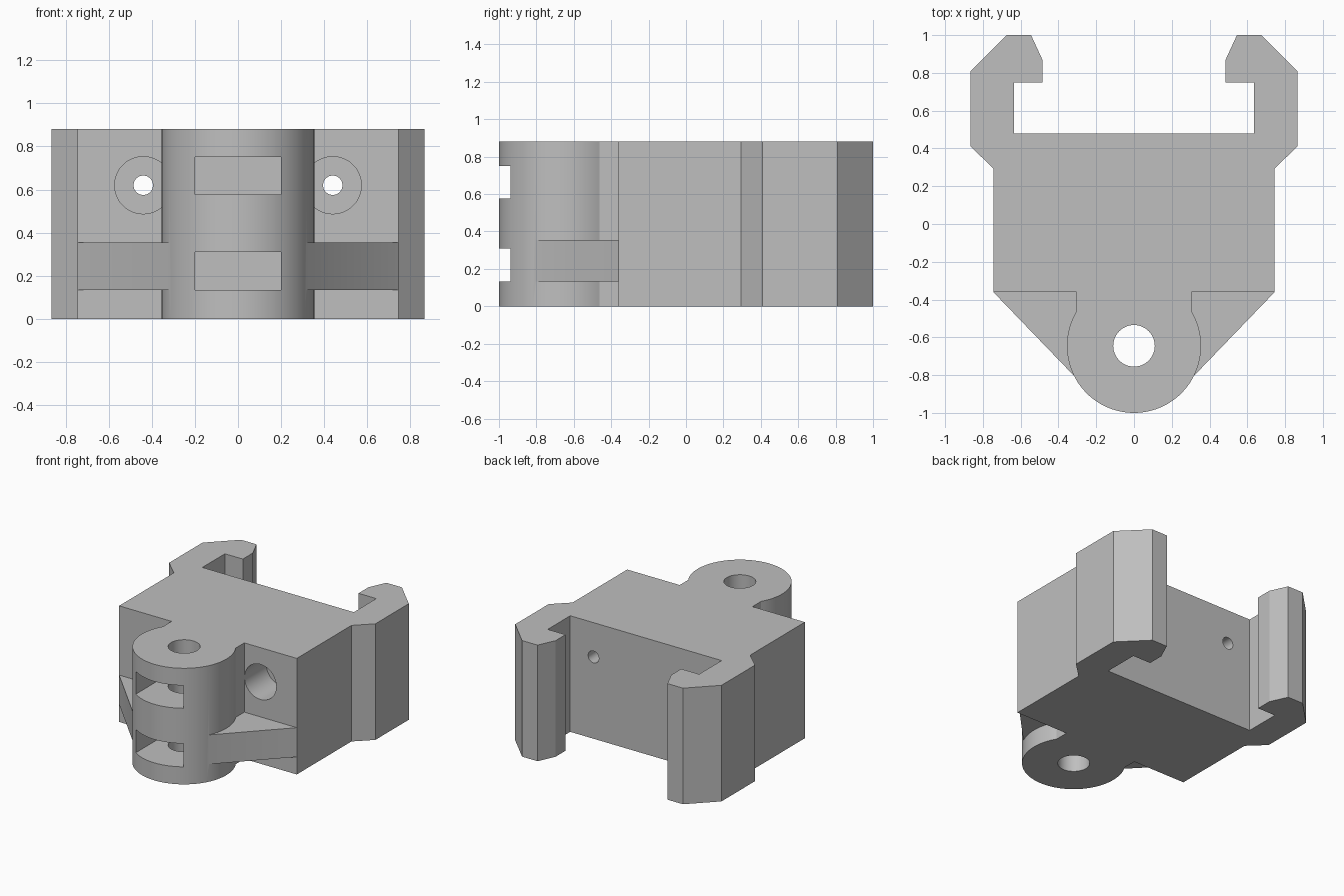
import bpy
import bmesh
from math import cos, sin, pi, radians
from mathutils import Matrix, Vector

if "Cube" in bpy.data.objects:
    bpy.data.objects.remove(bpy.data.objects["Cube"], do_unlink=True)

HEIGHT = 0.88
PIN_Y, PIN_R = -0.645, 0.355

grey = bpy.data.materials.new("plain grey")
grey.use_nodes = True
grey.diffuse_color = (0.52, 0.52, 0.52, 1)
grey.node_tree.nodes["Principled BSDF"].inputs["Base Color"].default_value = (0.52, 0.52, 0.52, 1)


def add_object(name, bm):
    bmesh.ops.recalc_face_normals(bm, faces=bm.faces)
    mesh = bpy.data.meshes.new(name)
    bm.to_mesh(mesh)
    bm.free()
    mesh.materials.append(grey)
    obj = bpy.data.objects.new(name, mesh)
    bpy.context.collection.objects.link(obj)
    return obj


def mirrored_prism(name, half, z0, z1):
    """Extrude a half outline (front to back, +x side) mirrored across x = 0."""
    outline = half + [(-x, y) for x, y in reversed(half) if x > 1e-6]
    bm = bmesh.new()
    face = bm.faces.new([bm.verts.new((x, y, z0)) for x, y in outline])
    ext = bmesh.ops.extrude_face_region(bm, geom=[face])["geom"]
    top = [v for v in ext if isinstance(v, bmesh.types.BMVert)]
    bmesh.ops.translate(bm, vec=(0, 0, z1 - z0), verts=top)
    return add_object(name, bm)


def cylinder(name, start, end, radius):
    a, b = Vector(start), Vector(end)
    turn = (b - a).to_track_quat('Z', 'Y').to_matrix().to_4x4()
    bm = bmesh.new()
    bmesh.ops.create_cone(bm, cap_ends=True, segments=48, radius1=radius, radius2=radius,
                          depth=(b - a).length, matrix=Matrix.Translation((a + b) / 2) @ turn)
    return add_object(name, bm)


def box(name, low, high):
    a, b = Vector(low), Vector(high)
    bm = bmesh.new()
    bmesh.ops.create_cube(bm, size=1, matrix=Matrix.Translation((a + b) / 2) @ Matrix.Diagonal((*(b - a), 1)))
    return add_object(name, bm)


def combine(target, other, operation):
    mod = target.modifiers.new(operation.lower(), 'BOOLEAN')
    mod.operation, mod.solver, mod.object = operation, 'EXACT', other
    other.hide_render = True
    bpy.context.view_layer.objects.active = target
    bpy.ops.object.modifier_apply(modifier=mod.name)
    bpy.data.objects.remove(other, do_unlink=True)


# Body outline: round hinge barrel, neck, block and hooked clip arms
arc_end = radians(30.8)
half = [(PIN_R * cos(t), PIN_Y + PIN_R * sin(t))
        for t in (-pi / 2 + (arc_end + pi / 2) * i / 32 for i in range(33))]
half[0] = (0, -1)
half += [(0.305, -0.36), (0.745, -0.36), (0.745, 0.295), (0.865, 0.41), (0.865, 0.81),
         (0.675, 1), (0.545, 1), (0.485, 0.87), (0.485, 0.75), (0.635, 0.75), (0.635, 0.48)]
body = mirrored_prism("clip_bracket", half, 0, HEIGHT)

# Sloping side gussets between barrel and block
gusset = mirrored_prism("gusset", [(0.3, -0.822), (0.745, -0.36), (0.7, -0.3)], 0.133, 0.355)
combine(body, gusset, 'UNION')

# Vertical pin hole
combine(body, cylinder("pin_cutter", (0, PIN_Y, -0.1), (0, PIN_Y, 1), 0.11), 'DIFFERENCE')

# Two slots in the front of the barrel
for z0, z1 in ((0.133, 0.31), (0.577, 0.75)):
    combine(body, box("slot_cutter", (-0.2, -1.1, z0), (0.2, -0.52, z1)), 'DIFFERENCE')

# Screw holes with counterbores at the front
for x in (-0.44, 0.44):
    combine(body, cylinder("counterbore_cutter", (x, -0.38, 0.62), (x, -0.1, 0.62), 0.133), 'DIFFERENCE')
    combine(body, cylinder("screw_cutter", (x, -0.2, 0.62), (x, 0.6, 0.62), 0.045), 'DIFFERENCE')

# Smooth the round walls, keep the edges sharp
bpy.ops.object.select_all(action='DESELECT')
body.select_set(True)
bpy.context.view_layer.objects.active = body
bpy.ops.object.shade_smooth_by_angle(angle=radians(20))
